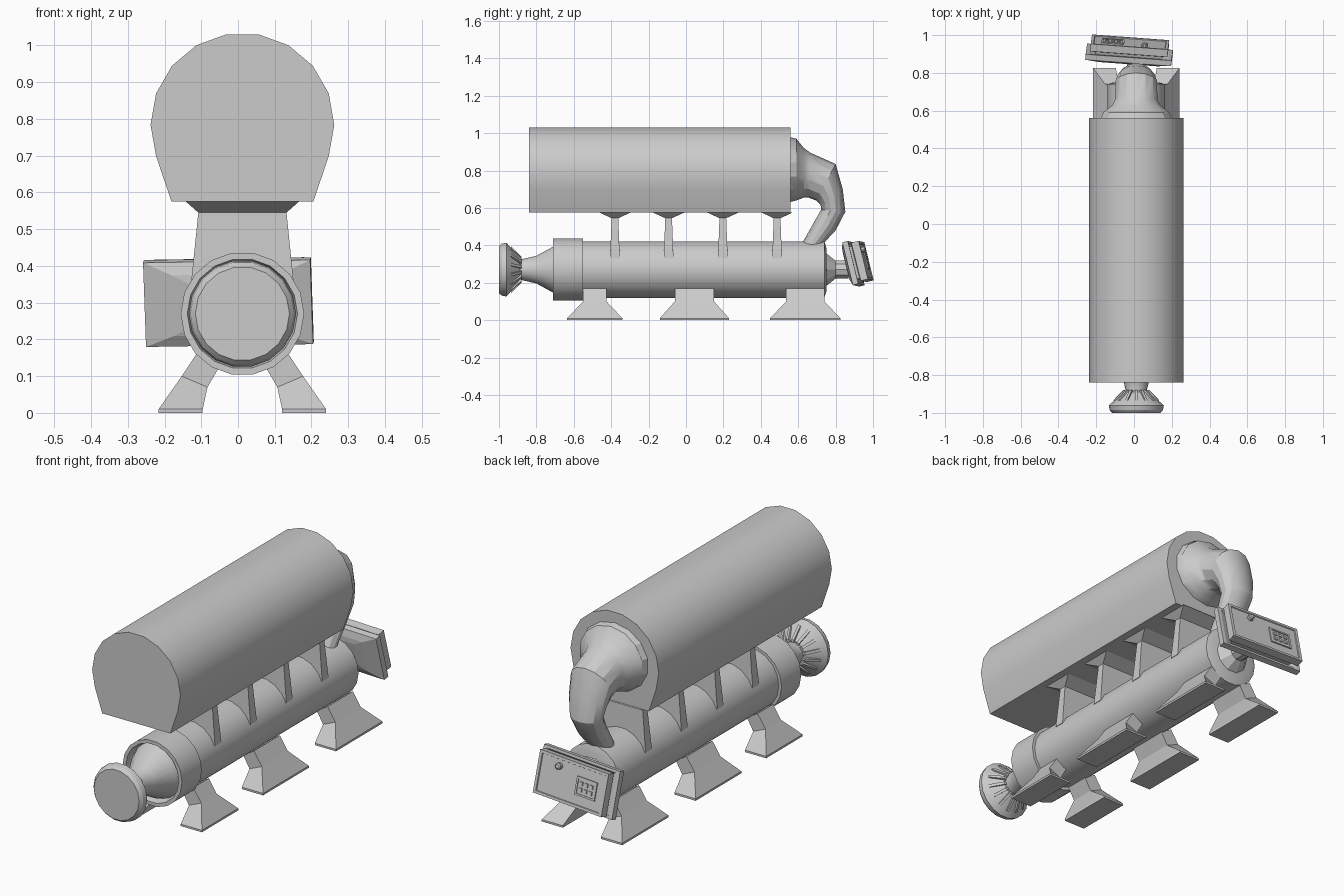
import bpy, bmesh
from math import sin, cos, pi, radians
from mathutils import Vector, Matrix

if "Cube" in bpy.data.objects:
    bpy.data.objects.remove(bpy.data.objects["Cube"])

CX = 0.012   # centre line of the machine
AZ = 0.27    # height of the lower barrel axis


def finish(name, bm, angle=None):
    bmesh.ops.recalc_face_normals(bm, faces=bm.faces)
    me = bpy.data.meshes.new(name)
    bm.to_mesh(me)
    bm.free()
    ob = bpy.data.objects.new(name, me)
    bpy.context.collection.objects.link(ob)
    if angle:
        bpy.ops.object.select_all(action='DESELECT')
        ob.select_set(True)
        bpy.context.view_layer.objects.active = ob
        bpy.ops.object.shade_smooth_by_angle(angle=radians(angle))
    return ob


def loft(name, rings, angle=None, bm=None, caps=True):
    own = bm is None
    bm = bm or bmesh.new()
    vs = [[bm.verts.new(p) for p in r] for r in rings]
    n = len(rings[0])
    for a, b in zip(vs, vs[1:]):
        for i in range(n):
            bm.faces.new((a[i], a[(i + 1) % n], b[(i + 1) % n], b[i]))
    if caps:
        bm.faces.new(vs[0])
        bm.faces.new(vs[-1])
    return finish(name, bm, angle) if own else bm


def lathe(name, profile, n=18, angle=28):
    # profile: (y, radius) along the barrel axis
    off = pi / n
    return loft(name, [[(CX + r * sin(2 * pi * i / n + off), y,
                         AZ + r * cos(2 * pi * i / n + off)) for i in range(n)]
                       for y, r in profile], angle)


def rect(x0, x1, y0, y1, z):
    return [(x0, y0, z), (x1, y0, z), (x1, y1, z), (x0, y1, z)]


# upper tank: 18-sided drum with its underside cut flat
prof = [(0.25 * cos(radians(a)), 0.784 + 0.25 * sin(radians(a)))
        for a in range(-20, 201, 20)]
prof = [(0.193, 0.575)] + prof + [(-0.193, 0.575)]
loft("upper_tank", [[(CX + x, y, z) for x, z in prof] for y in (-0.84, 0.56)], 28)

# lower barrel, front collar and flared front nozzle
lathe("lower_barrel", [(-0.56, 0.153), (0.74, 0.153), (0.75, 0.12)])
lathe("front_collar", [(-0.67, 0.14), (-0.71, 0.15), (-0.71, 0.168),
                       (-0.55, 0.168), (-0.55, 0.15)])
lathe("front_nozzle", [(-0.66, 0.145), (-0.71, 0.125), (-0.80, 0.075),
                       (-0.885, 0.055), (-0.905, 0.06)])
lathe("front_disc", [(-0.885, 0.03), (-0.89, 0.065), (-0.96, 0.146),
                     (-0.985, 0.141), (-1.0, 0.128)])

# radial vent fins behind the disc
bm = bmesh.new()
for i in range(14):
    M = Matrix.Translation((CX, 0, AZ)) @ Matrix.Rotation(2 * pi * i / 14, 4, 'Y')
    side = [(-0.88, 0.045), (-0.88, 0.07), (-0.935, 0.125), (-0.935, 0.09)]
    loft("", [[M @ Vector((x, y, z)) for y, z in side] for x in (-0.007, 0.007)], bm=bm)
finish("vent_fins", bm)

# rear elbow: each ring spans an outer and an inner (y, z) point, with half width
spans = [((0.55, 0.98), (0.55, 0.63), 0.195), ((0.59, 0.97), (0.59, 0.64), 0.18),
         ((0.63, 0.92), (0.63, 0.655), 0.13), ((0.665, 0.895), (0.655, 0.655), 0.115),
         ((0.80, 0.835), (0.695, 0.64), 0.112), ((0.838, 0.70), (0.72, 0.615), 0.10),
         ((0.852, 0.58), (0.722, 0.59), 0.085), ((0.80, 0.48), (0.685, 0.525), 0.075),
         ((0.735, 0.41), (0.62, 0.41), 0.07), ((0.72, 0.35), (0.60, 0.35), 0.07)]
rings = []
for a, b, w in spans:
    ring = []
    for i in range(14):
        t = 2 * pi * i / 14
        k = (1 - cos(t)) / 2
        ring.append((CX + w * sin(t), a[0] + (b[0] - a[0]) * k, a[1] + (b[1] - a[1]) * k))
    rings.append(ring)
loft("rear_elbow", rings, 25)

# four webs carrying the tank, each with a flared head
for i, y in enumerate((-0.38, -0.093, 0.197, 0.487)):
    loft(f"tank_web_{i + 1}", [rect(CX - w, CX + w, y - d, y + d, z) for w, d, z in
         ((0.142, 0.026, 0.33), (0.12, 0.018, 0.545), (0.155, 0.085, 0.576))])

# three pairs of splayed feet: x inner/outer, z inner/outer, y spread
for i, (y0, y1, s) in enumerate(((-0.55, -0.425, 0.085), (-0.06, 0.15, 0.08),
                                 (0.535, 0.74, 0.085))):
    for side, nm in ((1, "right"), (-1, "left")):
        sect = ((0.108, 0.228, 0, 0, s), (0.108, 0.228, 0.01, 0.01, s),
                (0.095, 0.165, 0.07, 0.1, 0), (0.06, 0.12, 0.13, 0.168, 0))
        loft(f"foot_{nm}_{i + 1}",
             [[(CX + side * a, y0 - e, za), (CX + side * b, y0 - e, zb),
               (CX + side * b, y1 + e, zb), (CX + side * a, y1 + e, za)]
              for a, b, za, zb, e in sect])

# neck joining the barrel to the control panel
lathe("panel_neck", [(0.74, 0.10), (0.80, 0.05), (0.87, 0.05)], 10)

# tilted control panel; local y points to the rear
P = (Matrix.Translation((-0.025, 0.91, 0.305)) @ Matrix.Rotation(radians(-4), 4, 'Z')
     @ Matrix.Rotation(radians(14), 4, 'X') @ Matrix.Rotation(radians(-1), 4, 'Y'))


def panel(name, layers, x=0, z=0):
    return loft(name, [[P @ Vector((x + sx * w, y, z + sz * h)) for sx, sz in
                        ((-1, -1), (1, -1), (1, 1), (-1, 1))] for y, w, h in layers])


panel("panel_tray", [(-0.05, 0.10, 0.06), (-0.045, 0.15, 0.085), (-0.03, 0.228, 0.118),
                     (0.0, 0.228, 0.118), (0.0, 0.21, 0.105), (-0.02, 0.15, 0.085)])
panel("panel_box", [(-0.02, 0.17, 0.085), (0.01, 0.18, 0.09), (0.015, 0.205, 0.105),
                    (0.055, 0.205, 0.105), (0.055, 0.19, 0.092), (0.05, 0.188, 0.09)])
# keypad frame, keys and knob
panel("keypad", [(0.045, 0.06, 0.045), (0.056, 0.06, 0.045), (0.056, 0.05, 0.036),
                 (0.052, 0.05, 0.036)], x=-0.09)
for i in range(3):
    for j in range(2):
        panel(f"key_{i}_{j}", [(0.05, 0.01, 0.01), (0.057, 0.008, 0.008)],
              x=-0.12 + 0.03 * i, z=-0.015 + 0.03 * j)
loft("knob", [[P @ Vector((0.08 + r * cos(i * pi / 5), y, 0.06 + r * sin(i * pi / 5)))
               for i in range(10)] for y, r in ((0.045, 0.016), (0.068, 0.016), (0.072, 0.01))])
